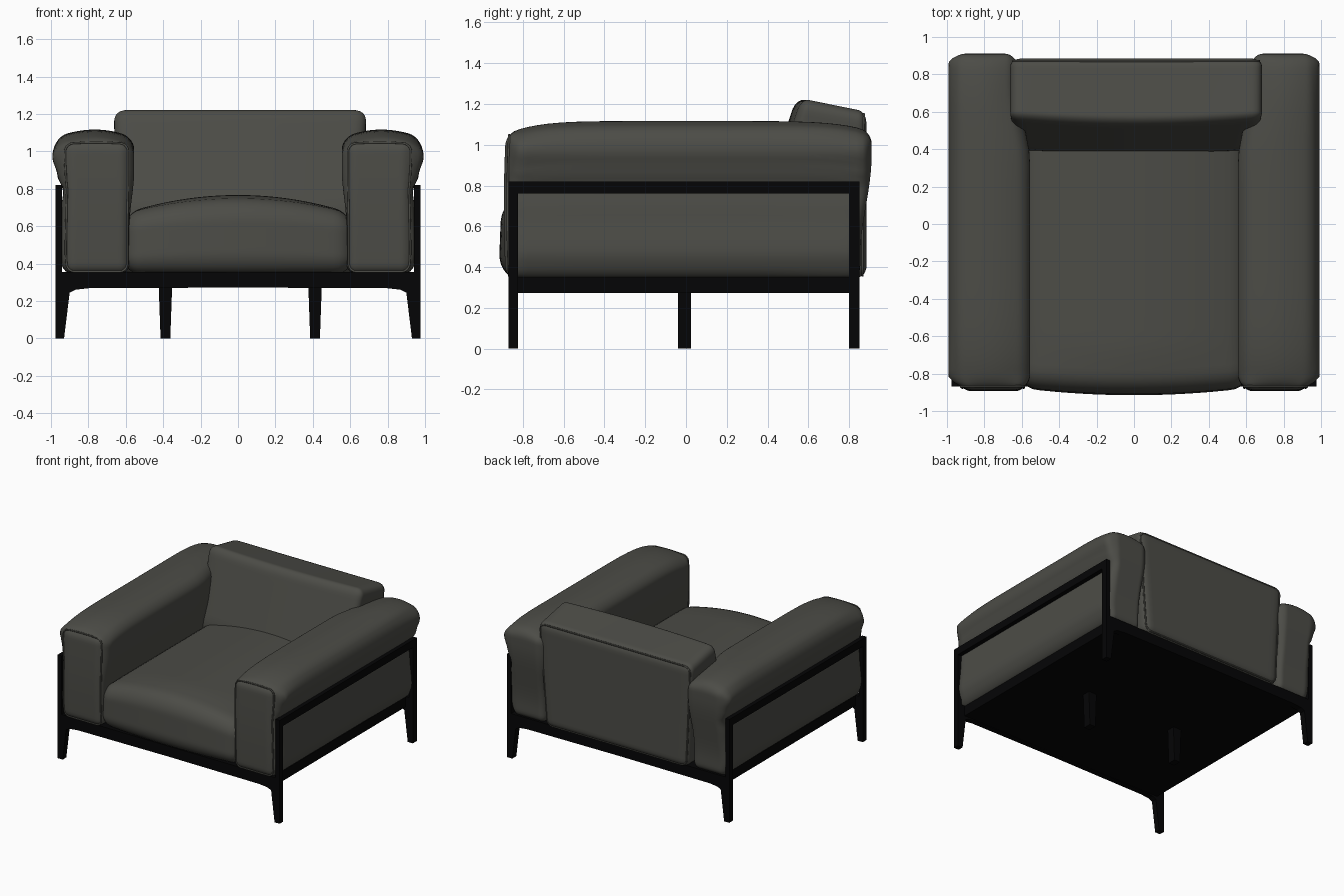
import bpy, bmesh, math
from mathutils import Vector

if "Cube" in bpy.data.objects:
    bpy.data.objects.remove(bpy.data.objects["Cube"])


def material(name, rgb):
    m = bpy.data.materials.new(name)
    m.diffuse_color = (*rgb, 1)
    m.use_nodes = True
    m.node_tree.nodes["Principled BSDF"].inputs["Base Color"].default_value = m.diffuse_color
    return m


LEATHER = material("dark olive grey leather", (0.072, 0.072, 0.062))
BLACK = material("black wood", (0.0015, 0.0015, 0.0017))


def add_object(name, bm, mat, smooth=False):
    bmesh.ops.recalc_face_normals(bm, faces=bm.faces)
    me = bpy.data.meshes.new(name)
    bm.to_mesh(me)
    bm.free()
    me.materials.append(mat)
    for p in me.polygons:
        p.use_smooth = smooth
    ob = bpy.data.objects.new(name, me)
    bpy.context.collection.objects.link(ob)
    return ob


def smoothstep(t):
    t = max(0.0, min(1.0, t))
    return t * t * (3 - 2 * t)


def cushion(name, lo, hi, r, shape, cuts=30):
    """Rounded box between lo and hi, then reshaped by a function of x, y, z."""
    bm = bmesh.new()
    bmesh.ops.create_cube(bm, size=2)
    bmesh.ops.subdivide_edges(bm, edges=bm.edges[:], cuts=cuts, use_grid_fill=True)
    mid = [(a + b) / 2 for a, b in zip(lo, hi)]
    half = [(b - a) / 2 for a, b in zip(lo, hi)]
    for v in bm.verts:
        p = Vector([math.sin(c * math.pi / 2) * h for c, h in zip(v.co, half)])
        core = Vector([max(r - h, min(h - r, c)) for c, h in zip(p, half)])
        p = core + (p - core).normalized() * r
        v.co = shape(*[c + m for c, m in zip(p, mid)])
    return add_object(name, bm, LEATHER, True)


def piping(name, x0, x1, z0, z1, y, r, shape):
    """Thin seam cord around a rounded rectangle facing front or back."""
    pts = []
    for cx, cz, a0 in ((x1 - r, z1 - r, 0), (x0 + r, z1 - r, 90),
                       (x0 + r, z0 + r, 180), (x1 - r, z0 + r, 270)):
        for k in range(6):
            a = math.radians(a0 + k * 18)
            pts.append((cx + r * math.cos(a), y, cz + r * math.sin(a)))
    # Subdivide the long sides so the cord follows the cushion's curves
    fine = []
    for p, q in zip(pts, pts[1:] + pts[:1]):
        n = max(1, int((Vector(q) - Vector(p)).length / 0.05))
        fine += [Vector(p).lerp(Vector(q), i / n) for i in range(n)]
    cu = bpy.data.curves.new(name, 'CURVE')
    cu.dimensions = '3D'
    cu.bevel_depth = 0.006
    cu.bevel_resolution = 2
    sp = cu.splines.new('POLY')
    sp.points.add(len(fine) - 1)
    for q, p in zip(sp.points, fine):
        q.co = (*shape(*p), 1)
    sp.use_cyclic_u = True
    cu.materials.append(LEATHER)
    bpy.context.collection.objects.link(bpy.data.objects.new(name, cu))


def prism(name, outline, y0, y1):
    """Extrude an x-z outline along y."""
    bm = bmesh.new()
    f = bm.faces.new([bm.verts.new((x, y0, z)) for x, z in outline])
    ext = bmesh.ops.extrude_face_region(bm, geom=[f])
    for v in ext["geom"]:
        if isinstance(v, bmesh.types.BMVert):
            v.co.y = y1
    # extrusion may drop the first cap, so close any open end
    bmesh.ops.holes_fill(bm, edges=[e for e in bm.edges if e.is_boundary])
    return add_object(name, bm, BLACK)


def box(name, x0, x1, y0, y1, z0, z1):
    return prism(name, [(x0, z0), (x1, z0), (x1, z1), (x0, z1)], y0, y1)


# Front and back frames: tapered legs, posts and apron in one outline
half = [(0.0, 0.272), (0.80, 0.268), (0.87, 0.26), (0.90, 0.245), (0.93, 0),
        (0.975, 0), (0.975, 0.82), (0.94, 0.82), (0.94, 0.355)]
outline = half + [(-x, z) for x, z in reversed(half[1:])]
prism("front_frame", outline, -0.87, -0.825)
prism("back_frame", outline, 0.80, 0.85)

# Base board, side rails and centre legs
box("base_board", -0.91, 0.91, -0.83, 0.81, 0.272, 0.352)
for s, side in ((-1, "left"), (1, "right")):
    a, b = sorted((s * 0.94, s * 0.975))
    box(side + "_top_rail", a, b, -0.83, 0.81, 0.76, 0.82)
    c = s * 0.40 + 0.012
    prism(side + "_centre_leg", [(c - 0.026, 0), (c + 0.026, 0),
                                 (c + 0.036, 0.28), (c - 0.036, 0.28)], -0.04, 0.025)

# Arm cushions: bulge above and below the rail, crowned top, leaning back end
OUTER = [(0.35, 0.01), (0.47, 0.042), (0.68, 0.022), (0.79, 0.008),
         (0.87, 0.04), (0.97, 0.068), (1.06, 0.055), (1.2, 0.03)]


def outer_bulge(z):
    for (z0, a), (z1, b) in zip(OUTER, OUTER[1:]):
        if z <= z1:
            return a + (b - a) * smoothstep((z - z0) / (z1 - z0))
    return OUTER[-1][1]


def arm_shape(s):
    def shape(x, y, z):
        t = (x - 0.58) / 0.35
        k = (z - 0.345) / 0.70
        fade = smoothstep((0.89 - abs(y)) / 0.08)
        z += k * (0.066 * (1 - abs(y / 0.89) ** 6) - 0.045 * (2 * t - 1) ** 2 * fade)
        x += t * outer_bulge(z) * fade
        x += (1 - t) * (0.07 * smoothstep((y - 0.3) / 0.4)
                        - 0.025 * fade * smoothstep((z - 0.6) / 0.3))
        if y > 0:
            y += 0.065 * smoothstep((z - 0.45) / 0.5) * y
        else:
            y -= 0.01 * math.sin(math.pi * max(0, min(1, k))) * abs(y)
        return Vector((s * x, y, z))
    return shape


for s, side in ((-1, "left"), (1, "right")):
    cushion(side + "_arm_cushion", (0.58, -0.885, 0.345), (0.925, 0.855, 1.05),
            0.055, arm_shape(s))
    piping(side + "_arm_front_seam", 0.592, 0.913, 0.357, 1.038, -0.867, 0.04,
           arm_shape(s))


# Seat cushion: domed top and rounded front
def seat_shape(x, y, z):
    k = max(0, (z - 0.35) / 0.31)
    z += k * 0.10 * (1 - (x / 0.62) ** 2) * (1 - 0.25 * smoothstep((-0.6 - y) / 0.3))
    if y < -0.5:
        y -= 0.04 * (1 - (x / 0.62) ** 2) - 0.015 * k
    return Vector((x, y, z))


cushion("seat_cushion", (-0.62, -0.88, 0.345), (0.62, 0.55, 0.665), 0.10, seat_shape)


# Back cushion: leaning front face and a top sloping down to the rear
def back_shape(x, y, z):
    f = (0.885 - y) / 0.485
    k = (z - 0.35) / 0.87
    y += f * (max(0, z - 0.7) * 0.32 - 0.03 * (1 - (x / 0.65) ** 2))
    z -= k * (1 - f) * 0.065
    x *= 0.96 + 0.08 * k
    return Vector((x + 0.012 * k, y, z))


cushion("back_cushion", (-0.65, 0.40, 0.345), (0.65, 0.885, 1.228), 0.06, back_shape)
piping("back_panel_seam", -0.635, 0.635, 0.36, 1.213, 0.866, 0.05, back_shape)
